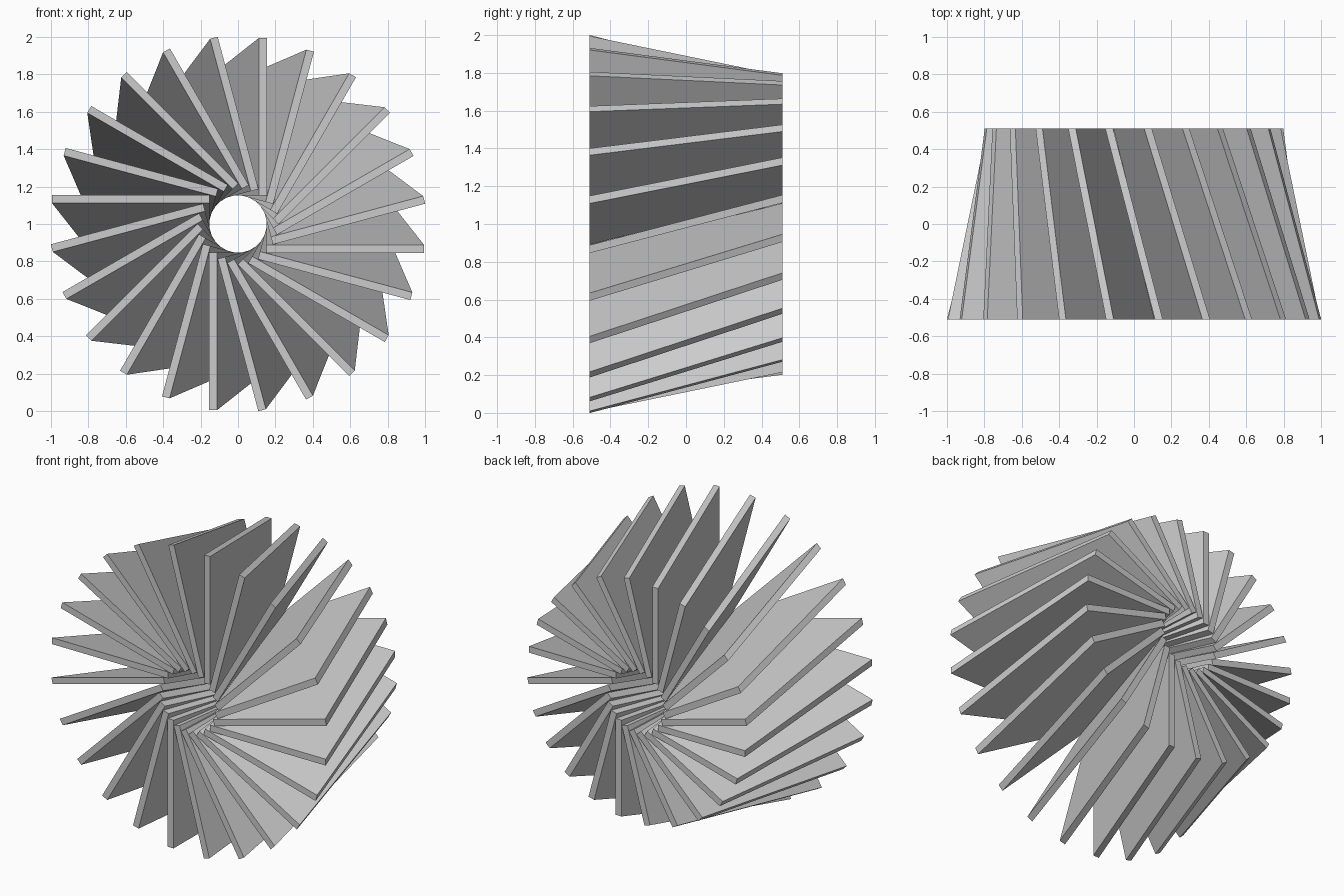
import bpy
import bmesh
from math import radians
from mathutils import Matrix

cube = bpy.data.objects.get("Cube")
if cube:
    bpy.data.objects.remove(cube)

BLADES = 24
HALF_DEPTH = 0.51
HOLE = 0.152           # radius of the open core
FRONT_REACH = 0.995    # blade length at the front
BACK_REACH = 0.785     # blade length at the back
OFFSET = 0.133         # sideways shift of the blade ends
THICK = 0.042

grey = bpy.data.materials.new("plain grey")
grey.use_nodes = True
colour = (0.6, 0.6, 0.6, 1)
grey.diffuse_color = colour
grey.node_tree.nodes["Principled BSDF"].inputs["Base Color"].default_value = colour


def blade_mesh():
    """One slanted, tapered blade pointing along +x."""
    bm = bmesh.new()
    bmesh.ops.create_cube(bm, size=2)
    for v in bm.verts:
        front = v.co.y < 0
        reach = FRONT_REACH if front else BACK_REACH
        shift = -OFFSET if front else OFFSET
        v.co.x = reach if v.co.x > 0 else HOLE
        v.co.z = shift + v.co.z * THICK / 2
        v.co.y *= HALF_DEPTH
    bmesh.ops.recalc_face_normals(bm, faces=bm.faces)
    mesh = bpy.data.meshes.new("blade")
    bm.to_mesh(mesh)
    bm.free()
    mesh.materials.append(grey)
    return mesh


# Ring of identical blades around the front-to-back axis
mesh = blade_mesh()
for i in range(BLADES):
    blade = bpy.data.objects.new(f"blade_{i + 1}", mesh)
    blade.matrix_world = (Matrix.Translation((0, 0, 1))
                          @ Matrix.Rotation(radians(360 / BLADES * i), 4, 'Y'))
    bpy.context.collection.objects.link(blade)
